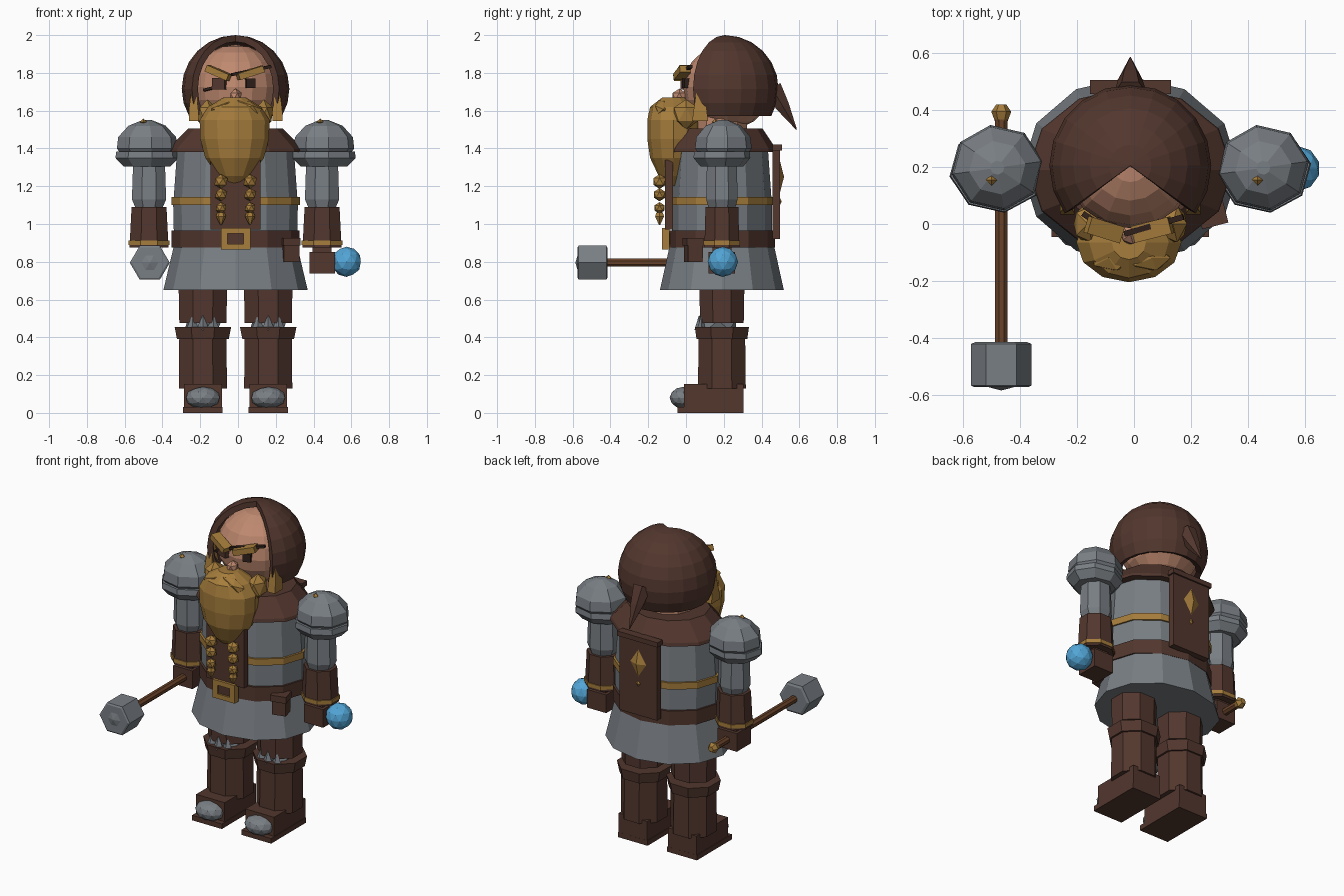
import bpy, bmesh, math
from mathutils import Matrix, Vector, Euler

cube = bpy.data.objects.get("Cube")
if cube:
    bpy.data.objects.remove(cube, do_unlink=True)


def material(name, rgb):
    m = bpy.data.materials.new(name)
    m.use_nodes = True
    m.diffuse_color = (*rgb, 1)
    m.node_tree.nodes["Principled BSDF"].inputs["Base Color"].default_value = (*rgb, 1)
    return m


leather = material("brown leather", (0.085, 0.038, 0.027))
steel = material("grey steel", (0.19, 0.21, 0.23))
gold = material("golden", (0.38, 0.205, 0.045))
skin = material("skin", (0.52, 0.25, 0.16))
blue = material("orb blue", (0.085, 0.38, 0.68))
wood = material("wood", (0.14, 0.055, 0.022))
dark = material("dark brown", (0.03, 0.015, 0.011))

CX, CY = -0.013, 0.19   # body axis


def finish(name, bm, mat, loc=(0, 0, 0), rot=(0, 0, 0)):
    bmesh.ops.recalc_face_normals(bm, faces=bm.faces)
    bm.transform(Matrix.Translation(loc) @ Euler(rot).to_matrix().to_4x4())
    me = bpy.data.meshes.new(name)
    bm.to_mesh(me)
    bm.free()
    ob = bpy.data.objects.new(name, me)
    me.materials.append(mat)
    bpy.context.collection.objects.link(ob)
    return ob


def loft(name, rings, mat, loc, sides=8, turn=0.0, rot=(0, 0, 0)):
    """Stack of elliptical rings (z, rx, ry), capped at both ends."""
    bm = bmesh.new()
    loops = []
    for z, rx, ry in rings:
        angles = [turn + math.tau * i / sides for i in range(sides)]
        loops.append([bm.verts.new((rx * math.cos(a), ry * math.sin(a), z)) for a in angles])
    for low, high in zip(loops, loops[1:]):
        for i in range(sides):
            j = (i + 1) % sides
            bm.faces.new((low[i], low[j], high[j], high[i]))
    bm.faces.new(loops[0])
    bm.faces.new(loops[-1])
    return finish(name, bm, mat, loc, rot)


def box(name, loc, size, mat, rot=(0, 0, 0)):
    bm = bmesh.new()
    bmesh.ops.create_cube(bm, size=1)
    bm.transform(Matrix.Diagonal((*size, 1)))
    return finish(name, bm, mat, loc, rot)


def ball(name, loc, radii, mat, detail=2, rot=(0, 0, 0)):
    bm = bmesh.new()
    bmesh.ops.create_icosphere(bm, subdivisions=detail, radius=1)
    bm.transform(Matrix.Diagonal((*radii, 1)))
    return finish(name, bm, mat, loc, rot)


def uv_ball(name, loc, radii, mat, u, v):
    bm = bmesh.new()
    bmesh.ops.create_uvsphere(bm, u_segments=u, v_segments=v, radius=1)
    bm.transform(Matrix.Diagonal((*radii, 1)))
    return finish(name, bm, mat, loc)


def octa(name, loc, radii, mat):
    return uv_ball(name, loc, radii, mat, 4, 2)


# Torso, skirt, belt and trim
axis = (CX, CY, 0)
loft("skirt", [(0.65, 0.382, 0.328), (0.89, 0.325, 0.275)], steel, axis, 12)
loft("torso", [(0.88, 0.325, 0.265), (1.1, 0.33, 0.265), (1.38, 0.31, 0.245), (1.48, 0.25, 0.2)],
     steel, axis, 12)
loft("belt", [(0.875, 0.338, 0.28), (0.965, 0.338, 0.28)], leather, axis, 12)
loft("chest_band", [(1.1, 0.34, 0.275), (1.142, 0.34, 0.275)], gold, axis, 12)
loft("collar", [(1.38, 0.36, 0.29), (1.4, 0.355, 0.285), (1.505, 0.25, 0.215)], leather, axis, 12)
loft("neck", [(1.42, 0.15, 0.14), (1.62, 0.15, 0.14)], skin, axis, 10)
box("front_panel", (CX, -0.09, 1.155), (0.265, 0.04, 0.37), leather)
box("back_panel", (CX, 0.477, 1.165), (0.265, 0.04, 0.49), leather)
box("back_panel_top", (CX, 0.482, 1.405), (0.285, 0.05, 0.03), leather)
octa("back_gem", (CX, 0.497, 1.25), (0.055, 0.022, 0.085), gold)
octa("back_stud", (CX, 0.497, 1.12), (0.015, 0.01, 0.02), gold)

# Buckle and pouch
for s in (-1, 1):
    box("buckle_side", (CX + s * 0.06, -0.107, 0.922), (0.036, 0.04, 0.115), gold)
    box("buckle_bar", (CX, -0.107, 0.922 + s * 0.0425), (0.156, 0.038, 0.03), gold)
box("buckle_center", (CX, -0.1, 0.922), (0.09, 0.03, 0.06), leather)
box("pouch", (0.275, 0.04, 0.86), (0.085, 0.08, 0.12), leather, (0, 0, 0.25))
box("pouch_flap", (0.275, 0.037, 0.905), (0.095, 0.09, 0.04), leather, (0, 0, 0.25))

# Head
uv_ball("head", (CX, 0.22, 1.725), (0.235, 0.235, 0.225), skin, 16, 10)
ball("nose", (CX, -0.035, 1.675), (0.036, 0.042, 0.042), skin, 1)

# Hood: sphere with the front wedge and the underside removed
bm = bmesh.new()
bmesh.ops.create_uvsphere(bm, u_segments=20, v_segments=12, radius=0.285)
gone = []
for f in bm.faces:
    c = f.calc_center_median()
    front = abs(math.atan2(c.x, -c.y)) < math.radians(54)
    if front or c.z < -0.13:
        gone.append(f)
bmesh.ops.delete(bm, geom=gone, context="FACES")
hood = finish("hood", bm, leather, (CX, 0.205, 1.715))
wall = hood.modifiers.new("thickness", "SOLIDIFY")
wall.thickness = 0.035
lean = Vector((0, 0.13, -0.22)).to_track_quat("Z", "Y").to_euler()
loft("hood_tail", [(0, 0.06, 0.06), (0.11, 0.042, 0.042), (0.255, 0.003, 0.003)], leather,
     (CX, 0.455, 1.72), 6, 0, lean)

# Eyes, patch, strap and brows
box("eye", (0.065, 0.0, 1.745), (0.05, 0.03, 0.05), dark, (0, 0, 0.3))
box("eye_patch", (-0.1, -0.002, 1.742), (0.072, 0.03, 0.062), leather, (0, 0, -0.35))
box("patch_strap_left", (0.07, -0.005, 1.812), (0.22, 0.02, 0.016), dark, (0, -0.2, 0.28))
box("patch_strap_right", (-0.155, 0.02, 1.715), (0.06, 0.02, 0.014), dark, (0, -0.2, -0.6))
box("brow_left", (0.065, -0.02, 1.8), (0.14, 0.06, 0.036), gold, (0, -0.3, 0.25))
box("brow_right", (-0.105, -0.02, 1.8), (0.13, 0.06, 0.036), gold, (0, 0.4, -0.3))

# Beard, moustache, sideburns and braids
loft("beard", [(1.2, 0.04, 0.03), (1.255, 0.09, 0.08), (1.35, 0.155, 0.125), (1.45, 0.182, 0.14),
               (1.55, 0.185, 0.14), (1.62, 0.14, 0.125), (1.67, 0.06, 0.06)],
     gold, (CX - 0.005, -0.065, 0), 12)
for s in (-1, 1):
    ball("moustache", (CX + s * 0.065, -0.12, 1.62), (0.085, 0.05, 0.032), gold, 1, (0, s * 0.35, 0))
    ball("beard_cheek", (CX + s * 0.15, 0.0, 1.58), (0.055, 0.075, 0.08), gold, 1)
    loft("sideburn", [(1.545, 0.036, 0.06), (1.6, 0.036, 0.05), (1.74, 0.012, 0.02)], gold,
         (CX + s * 0.222, 0.075, 0), 4, math.pi / 4)
    bx = CX + s * 0.077
    for k in range(3):
        ball("braid_bead", (bx, -0.14, 1.225 - 0.07 * k), (0.039 - 0.004 * k,) * 3, gold, 1)
    loft("braid_tip", [(0.995, 0.004, 0.004), (1.04, 0.027, 0.027), (1.06, 0.02, 0.02)], gold,
         (bx, -0.14, 0), 6)

for side, s in (("right", -1), ("left", 1)):
    # Legs and boots
    lx = CX + s * 0.173
    loft(side + "_thigh", [(0.475, 0.135, 0.125), (0.72, 0.14, 0.13)], leather, (lx, CY, 0), 8, math.pi / 8)
    ball(side + "_knee", (lx, 0.17, 0.465), (0.11, 0.11, 0.055), steel, 1)
    for k in (-1, 0, 1):
        loft(side + "_knee_spike", [(0.44, 0.035, 0.025), (0.515, 0.002, 0.002)], steel,
             (lx + k * 0.055, 0.07 + 0.012 * abs(k), 0), 4)
    loft(side + "_boot_shaft", [(0.13, 0.138, 0.137), (0.42, 0.135, 0.133)], leather, (lx, CY, 0), 8, math.pi / 8)
    loft(side + "_boot_cuff", [(0.39, 0.148, 0.145), (0.455, 0.162, 0.155)], leather, (lx, CY, 0), 8, math.pi / 8)
    box(side + "_foot", (lx, 0.147, 0.08), (0.2, 0.315, 0.145), leather)
    box(side + "_sole", (lx, 0.13, 0.016), (0.208, 0.35, 0.032), leather)
    ball(side + "_toe_cap", (lx, -0.015, 0.08), (0.093, 0.072, 0.058), steel, 2)

    # Arms and shoulder armour
    ax = CX + s * 0.458
    px = CX + s * 0.468
    loft(side + "_upper_arm", [(1.08, 0.075, 0.075), (1.13, 0.098, 0.09), (1.36, 0.09, 0.085)], steel,
         (ax, CY, 0), 8, math.pi / 8)
    loft(side + "_pauldron_rim", [(1.305, 0.125, 0.115), (1.35, 0.17, 0.152), (1.385, 0.165, 0.148)], steel,
         (px, CY, 0), 8, 0.15, (0, 0, 0))
    loft(side + "_pauldron_dome", [(1.37, 0.14, 0.13), (1.4, 0.162, 0.152), (1.46, 0.155, 0.145),
                                   (1.52, 0.1, 0.095), (1.55, 0.025, 0.025)], steel,
         (px, CY + 0.008, 0), 8, 0.15)
    octa(side + "_pauldron_stud", (px - 0.02, 0.155, 1.54), (0.02, 0.02, 0.018), gold)
    loft(side + "_bracer", [(0.875, 0.112, 0.1), (1.09, 0.1, 0.094)], leather, (ax, CY, 0), 8, math.pi / 8)
    loft(side + "_bracer_band", [(0.888, 0.117, 0.105), (0.912, 0.117, 0.105)], gold, (ax, CY, 0), 8, math.pi / 8)
    box(side + "_wrist", (ax, CY, 0.86), (0.1, 0.1, 0.06), leather)
    box(side + "_hand", (ax, CY, 0.795), (0.135, 0.14, 0.115), leather)

# Orb
ball("orb", (0.574, 0.195, 0.8), (0.08, 0.08, 0.08), blue, 2)

# Hammer lying along y in the right hand
grip = (-0.467, 0, 0.795)
lay = (math.pi / 2, 0, 0)   # local +z points to the front
loft("hammer_shaft", [(-0.37, 0.023, 0.023), (0.45, 0.023, 0.023)], wood, grip, 8, math.pi / 8, lay)
loft("hammer_head", [(0.415, 0.09, 0.09), (0.422, 0.106, 0.104), (0.568, 0.106, 0.104), (0.574, 0.095, 0.093)],
     steel, grip, 6, 0, lay)
loft("hammer_point", [(0.57, 0.06, 0.06), (0.585, 0.003, 0.003)], steel, grip, 6, 0, lay)
loft("hammer_pommel", [(-0.42, 0.018, 0.018), (-0.395, 0.035, 0.035), (-0.355, 0.02, 0.02)], gold, grip, 6, 0, lay)
